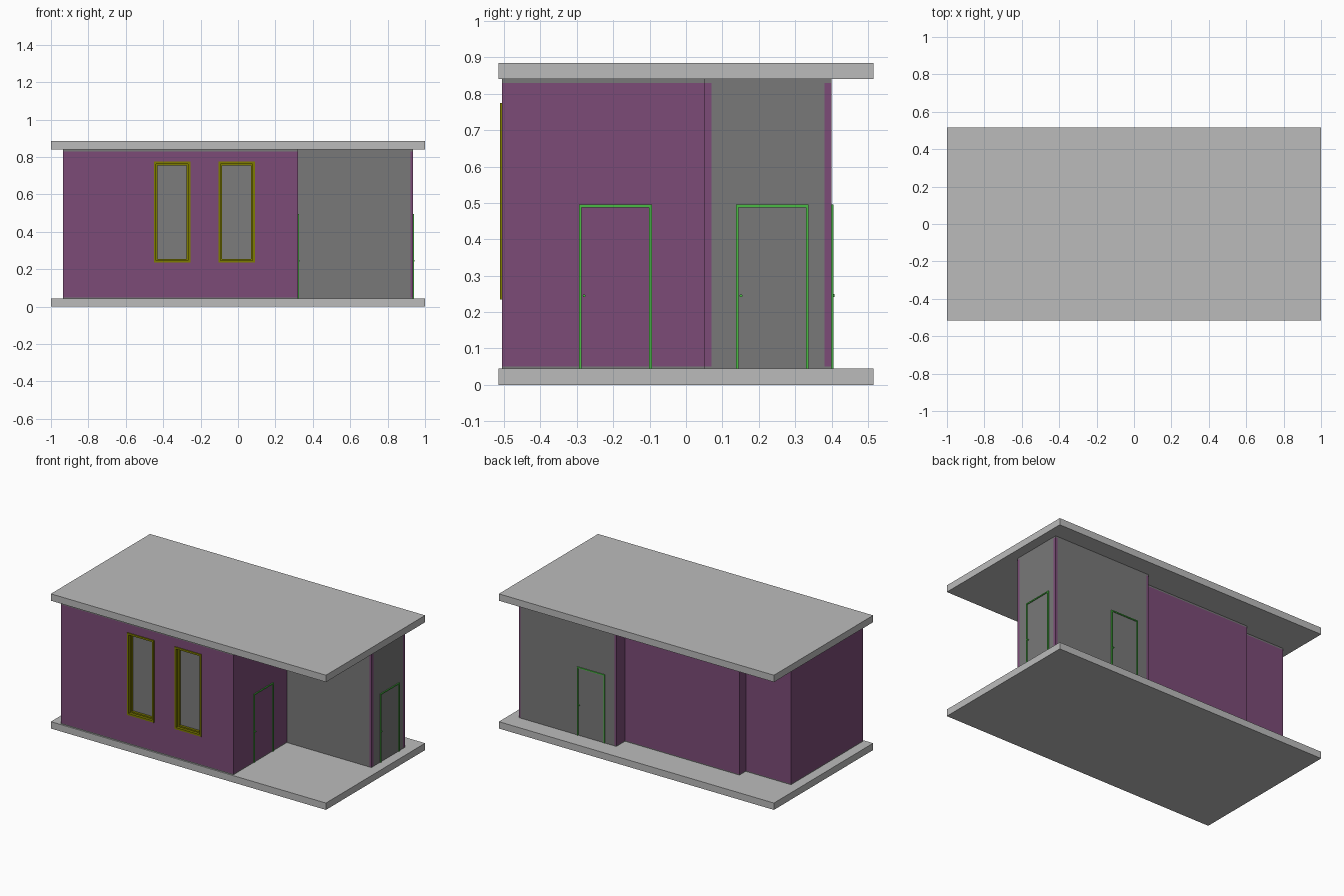
import bpy, bmesh
from math import radians
from mathutils import Vector, Matrix

default = bpy.data.objects.get("Cube")
if default:
    bpy.data.objects.remove(default, do_unlink=True)


def material(name, r, g, b):
    m = bpy.data.materials.new(name)
    m.use_nodes = True
    m.diffuse_color = (r, g, b, 1)
    m.node_tree.nodes["Principled BSDF"].inputs["Base Color"].default_value = (r, g, b, 1)
    return m


CONCRETE = material("light concrete", 0.5, 0.5, 0.5)
GREY = material("grey plaster", 0.19, 0.19, 0.19)
PURPLE = material("purple paint", 0.2, 0.07, 0.185)
OLIVE = material("olive frame", 0.21, 0.2, 0.0)
GREEN = material("green frame", 0.07, 0.5, 0.06)
GLASS = material("grey glass", 0.2, 0.2, 0.2)


def finish(name, bm, *mats):
    mesh = bpy.data.meshes.new(name)
    bmesh.ops.recalc_face_normals(bm, faces=bm.faces[:])
    bm.to_mesh(mesh)
    bm.free()
    for m in mats:
        mesh.materials.append(m)
    ob = bpy.data.objects.new(name, mesh)
    bpy.context.scene.collection.objects.link(ob)
    return ob


def add_box(bm, lo, hi):
    lo, hi = Vector(lo), Vector(hi)
    mat = Matrix.Translation((lo + hi) / 2) @ Matrix.Diagonal((*(hi - lo), 1))
    bmesh.ops.create_cube(bm, size=1, matrix=mat)


def box(name, lo, hi, mat):
    bm = bmesh.new()
    add_box(bm, lo, hi)
    return finish(name, bm, mat)


def add_ring(bm, half, z0, z1, bar, y0, y1, sill=True):
    """Rectangular frame facing -y, centred on x = 0."""
    for s in (-1, 1):
        a, b = sorted((s * half, s * (half - bar)))
        add_box(bm, (a, y0, z0), (b, y1, z1))
    inner = half - bar
    add_box(bm, (-inner, y0, z1 - bar), (inner, y1, z1))
    if sill:
        add_box(bm, (-inner, y0, z0), (inner, y1, z0 + bar))


FLOOR, CEILING = 0.045, 0.84
FRONT, SIDE, BACK = -0.505, 0.935, 0.40
NOOK_X, NOOK_Y = 0.32, 0.05

# Floor and roof slabs
box("floor_slab", (-1, -0.515, 0), (1, 0.515, FLOOR), CONCRETE)
box("roof_slab", (-1, -0.515, CEILING), (1, 0.515, 0.885), CONCRETE)

# Walls: stepped plan raised to the roof
plan = [(-SIDE, FRONT), (NOOK_X, FRONT), (NOOK_X, NOOK_Y), (SIDE, NOOK_Y),
        (SIDE, BACK), (0.226, BACK), (0.226, 0.31), (-0.606, 0.31),
        (-0.606, 0.245), (-SIDE, 0.245)]
bm = bmesh.new()
base = bm.faces.new([bm.verts.new((x, y, FLOOR)) for x, y in plan])
top = bmesh.ops.extrude_face_region(bm, geom=[base])["geom"]
bmesh.ops.translate(bm, vec=(0, 0, CEILING - FLOOR),
                    verts=[v for v in top if isinstance(v, bmesh.types.BMVert)])
for axis, cuts in ((0, (0.24, 0.922)), (1, (0.07, 0.38)), (2, (0.05, 0.83))):
    for c in cuts:
        point, normal = Vector(), Vector()
        point[axis], normal[axis] = c, 1
        bmesh.ops.bisect_plane(bm, geom=bm.verts[:] + bm.edges[:] + bm.faces[:],
                               plane_co=point, plane_no=normal)
bmesh.ops.recalc_face_normals(bm, faces=bm.faces[:])

# Purple walls, grey panels on the wing, grey strips at top and bottom
for f in bm.faces:
    c, n = f.calc_center_median(), f.normal
    strip = not 0.05 < c.z < 0.83
    wing_front = n.y < -0.5 and c.y > 0 and c.x < 0.922
    wing_end = n.x > 0.5 and c.x > 0.9 and 0.07 < c.y < 0.38
    wing_back = n.y > 0.5 and c.y > 0.39 and 0.24 < c.x < 0.922
    f.material_index = 0 if strip or wing_front or wing_end or wing_back else 1
walls = finish("walls", bm, GREY, PURPLE)

# Windows: recess cut into the front wall, stepped frame and pane
W_HALF, W_LOW, W_HIGH = 0.0975, 0.235, 0.775
for i, x in enumerate((-0.3525, -0.0075)):
    cutter = box("window_cutter", (x - W_HALF + 0.005, FRONT - 0.1, W_LOW + 0.005),
                 (x + W_HALF - 0.005, FRONT + 0.04, W_HIGH - 0.005), PURPLE)
    cutter.hide_render = True
    mod = walls.modifiers.new("window_opening", "BOOLEAN")
    mod.operation, mod.solver, mod.object = "DIFFERENCE", "EXACT", cutter
    bpy.context.view_layer.objects.active = walls
    bpy.ops.object.modifier_apply(modifier=mod.name)
    bpy.data.objects.remove(cutter, do_unlink=True)

    bm = bmesh.new()
    add_ring(bm, W_HALF, W_LOW, W_HIGH, 0.012, -0.006, 0.035)
    add_ring(bm, W_HALF - 0.012, W_LOW + 0.012, W_HIGH - 0.012, 0.008, 0.012, 0.035)
    frame = finish(f"window_frame_{i + 1}", bm, OLIVE)
    frame.location = (x, FRONT, 0)
    box(f"window_pane_{i + 1}", (x - W_HALF + 0.01, FRONT + 0.028, W_LOW + 0.01),
        (x + W_HALF - 0.01, FRONT + 0.036, W_HIGH - 0.01), GLASS)


# Doors: thin green frame with a small round knob
def door(name, x, y, turn):
    bm = bmesh.new()
    add_ring(bm, 0.1, FLOOR, 0.495, 0.007, -0.006, 0.004, sill=False)
    frame = finish(name + "_frame", bm, GREEN)
    bm = bmesh.new()
    bmesh.ops.create_cone(bm, cap_ends=True, segments=12, radius1=0.004, radius2=0.004,
                          depth=0.01, matrix=Matrix.Translation((-0.086, -0.003, 0.245))
                          @ Matrix.Rotation(radians(90), 4, "X"))
    knob = finish(name + "_knob", bm, GREEN)
    for ob in (frame, knob):
        ob.location = (x, y, 0)
        ob.rotation_euler.z = radians(turn)


door("nook_door", NOOK_X, -0.194, 90)
door("wing_end_door", SIDE, 0.237, 90)
door("back_door", 0.41, BACK, 180)
